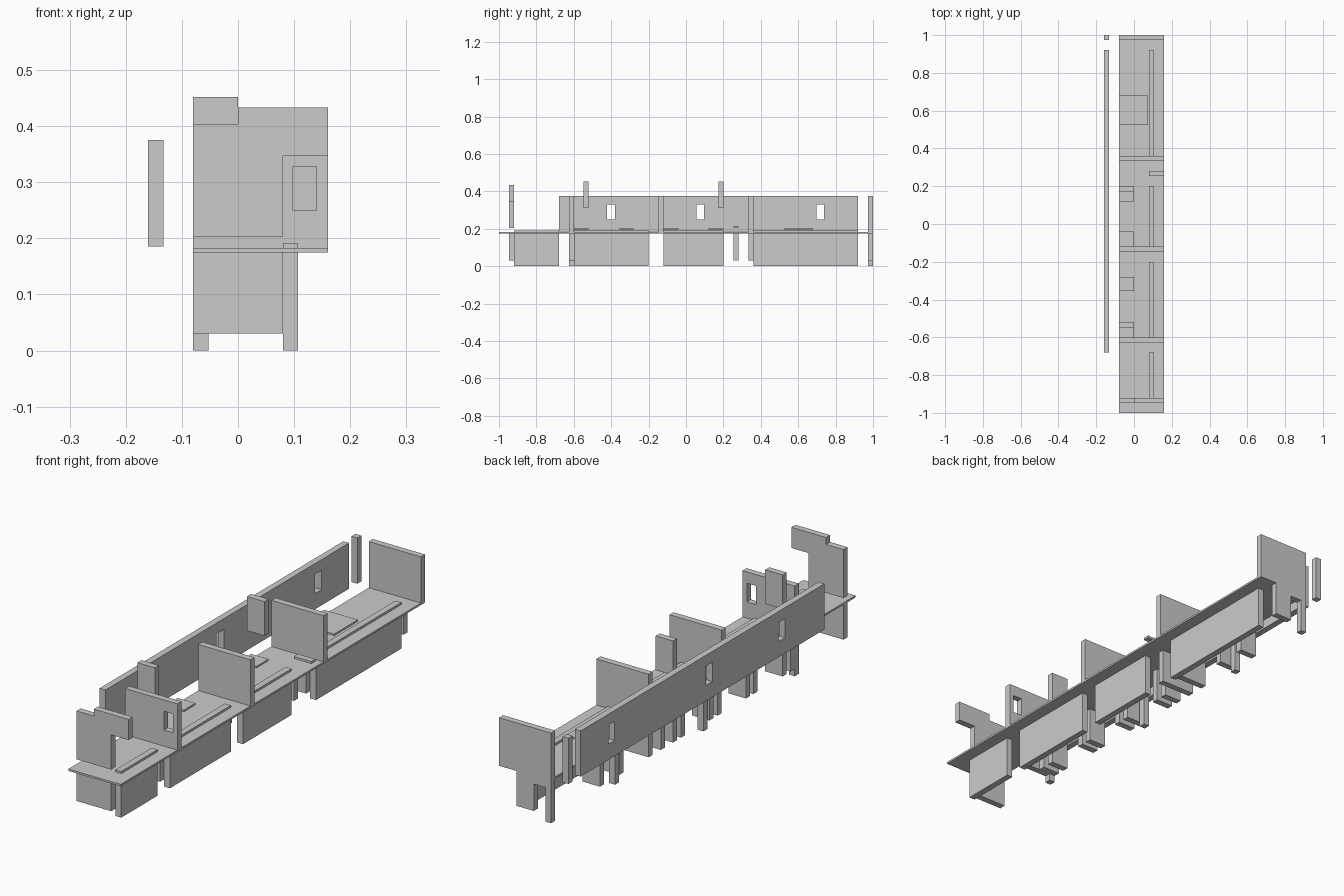
import bpy, bmesh

if "Cube" in bpy.data.objects:
    bpy.data.objects.remove(bpy.data.objects["Cube"])

T = 0.0267  # common panel thickness


def box(name, x0, x1, y0, y1, z0, z1):
    return prism(name, [(x0, z0), (x1, z0), (x1, z1), (x0, z1)], y0, y1)


def prism(name, profile, y0, y1):
    """Extrude an (x, z) outline from y0 to y1."""
    bm = bmesh.new()
    face = bm.faces.new([bm.verts.new((x, y0, z)) for x, z in profile])
    ext = bmesh.ops.extrude_face_region(bm, geom=[face])
    moved = [g for g in ext["geom"] if isinstance(g, bmesh.types.BMVert)]
    bmesh.ops.translate(bm, vec=(0, y1 - y0, 0), verts=moved)
    bmesh.ops.recalc_face_normals(bm, faces=bm.faces)
    mesh = bpy.data.meshes.new(name)
    bm.to_mesh(mesh)
    bm.free()
    ob = bpy.data.objects.new(name, mesh)
    bpy.context.collection.objects.link(ob)
    return ob


def cut(ob, *bounds):
    """Cut a window through a panel."""
    cutter = box("window_cutter", *bounds)
    cutter.hide_render = True
    mod = ob.modifiers.new("window", 'BOOLEAN')
    mod.operation = 'DIFFERENCE'
    mod.solver = 'EXACT'
    mod.object = cutter
    bpy.context.view_layer.objects.active = ob
    bpy.ops.object.modifier_apply(modifier=mod.name)
    bpy.data.objects.remove(cutter)


# long floor plate
box("floor", -0.08, 0.16, -1, 0.974, 0.175, 0.183)

# detached left wall with three windows, and its end post
wall = box("left_wall", -0.16, -0.133, -0.68, 0.92, 0.185, 0.375)
for y in (-0.401, 0.076, 0.718):
    cut(wall, -0.2, -0.1, y - 0.021, y + 0.021, 0.25, 0.33)
box("left_end_post", -0.16, -0.133, 1 - T, 1, 0.185, 0.375)

# right panels that pass up through the floor
for i, (y0, y1) in enumerate([(-0.92, -0.68), (-0.6, -0.2), (-0.12, 0.2), (0.36, 0.92)]):
    box(f"right_panel_{i}", 0.08, 0.107, y0, y1, 0, 0.192)

# stepped front wall above the floor, plain panel below
prism("front_wall", [(-0.08, 0.203), (0.08, 0.203), (0.08, 0.347), (0.16, 0.347),
                     (0.16, 0.433), (0, 0.433), (0, 0.404), (-0.08, 0.404)], -0.947, -0.92)
box("front_lower_wall", -0.08, 0.08, -0.947, -0.92, 0.03, 0.175)

# cross walls, the first with a window
first = box("cross_wall_0", -0.08, 0.16, -0.6 - T, -0.6, 0.183, 0.375)
cut(first, 0.098, 0.14, -0.7, -0.5, 0.25, 0.328)
box("cross_wall_1", -0.08, 0.16, -0.12 - T, -0.12, 0.183, 0.375)
box("cross_wall_2", -0.08, 0.16, 0.36 - T, 0.36, 0.183, 0.375)
for i, y in enumerate((-0.6, 0.28, 0.36)):
    box(f"cross_lower_wall_{i}", -0.08, 0.08, y - T, y, 0.03, 0.175)

# back wall with a notched lower half
prism("back_wall", [(-0.08, 0.03), (-0.053, 0.03), (-0.053, 0.142), (0, 0.142), (0, 0.03),
                    (0.08, 0.03), (0.08, 0.175), (0.16, 0.175), (0.16, 0.375),
                    (-0.08, 0.375)], 1 - T, 1)

# low plates over the floor with a pair of supports below
for i, (y0, y1, x1) in enumerate([(-0.6, -0.52, 0), (-0.355, -0.28, 0), (-0.12, -0.04, 0),
                                  (0.12, 0.2, 0), (0.525, 0.68, 0.075)]):
    box(f"floor_plate_{i}", -0.08, x1, y0, y1, 0.195, 0.203)
    box(f"plate_support_front_{i}", -0.08, 0, y0, y0 + T, 0.03, 0.175)
    box(f"plate_support_back_{i}", -0.08, 0, y1 - T, y1, 0.03, 0.175)

# raised hanging panels and small sill
for i, y in enumerate((-0.52, 0.2)):
    box(f"raised_panel_{i}", -0.08, 0, y - T, y, 0.31, 0.452)
box("sill", 0.08, 0.16, 0.28 - T, 0.28, 0.205, 0.215)

# left legs reaching the ground
for i, y in enumerate((-0.6, 0.0, 0.58, 1.0)):
    top = 0.03 if i in (0, 3) else 0.175
    box(f"left_leg_{i}", -0.08, -0.053, y - T, y, 0, top)
